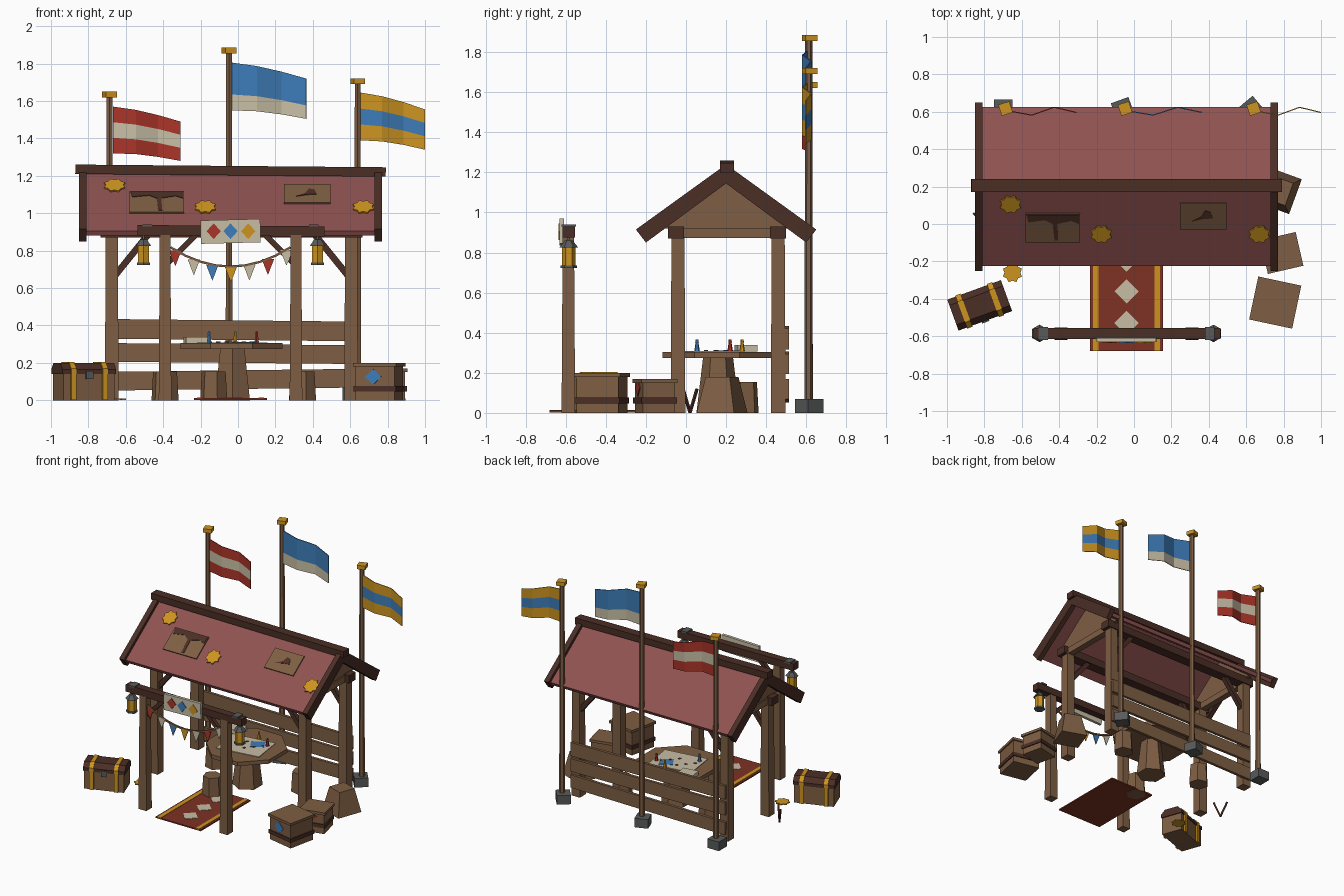
import bpy, bmesh, math
from mathutils import Matrix, Vector

if "Cube" in bpy.data.objects:
    bpy.data.objects.remove(bpy.data.objects["Cube"])


def material(name, r, g, b):
    m = bpy.data.materials.new(name)
    m.use_nodes = True
    col = [(c / 255 / 12.92 if c < 11 else ((c / 255 + 0.055) / 1.055) ** 2.4) for c in (r, g, b)] + [1]
    m.diffuse_color = col
    m.node_tree.nodes["Principled BSDF"].inputs["Base Color"].default_value = col
    return m


WOOD = material("wood", 126, 94, 67)
DARK = material("dark wood", 74, 46, 37)
ROOF = material("faded roof red", 143, 82, 80)
GOLD = material("gold", 205, 148, 32)
BLUE = material("blue", 62, 124, 184)
RED = material("red", 170, 52, 40)
CREAM = material("cream", 200, 190, 165)
GREY = material("iron grey", 88, 90, 90)
RUG = material("rug red", 126, 50, 35)

# Local axes for profiles: side profiles run along x, facing ones point to the front
SIDE = Matrix(((0, 0, 1), (1, 0, 0), (0, 1, 0))).to_4x4()
FACING = Matrix(((1, 0, 0), (0, 0, -1), (0, 1, 0))).to_4x4()
FLAT = Matrix.Identity(4)


def finish(name, bm, mats, matrix):
    bmesh.ops.recalc_face_normals(bm, faces=bm.faces)
    me = bpy.data.meshes.new(name)
    bm.to_mesh(me)
    bm.free()
    for m in mats:
        me.materials.append(m)
    ob = bpy.data.objects.new(name, me)
    ob.matrix_world = matrix
    bpy.context.collection.objects.link(ob)
    return ob


def box(name, size, loc, mat, rz=0, base=FLAT, ry=0):
    bm = bmesh.new()
    bmesh.ops.create_cube(bm, size=1, matrix=Matrix.Diagonal((*size, 1)))
    turn = Matrix.Rotation(math.radians(rz), 4, 'Z') @ Matrix.Rotation(math.radians(ry), 4, 'Y')
    return finish(name, bm, [mat], base @ Matrix.Translation(loc) @ turn)


def frustum(name, n, r1, r2, h, loc, mat, rz=0, base=FLAT):
    bm = bmesh.new()
    bmesh.ops.create_cone(bm, cap_ends=True, segments=n, radius1=r1, radius2=r2, depth=h)
    m = Matrix.Translation(Vector(loc) + Vector((0, 0, h / 2)))
    return finish(name, bm, [mat], base @ m @ Matrix.Rotation(math.radians(rz), 4, 'Z'))


def prism(name, pts, depth, loc, mat, axes=FLAT):
    bm = bmesh.new()
    face = bm.faces.new([bm.verts.new((x, y, 0)) for x, y in pts])
    new = bmesh.ops.extrude_face_region(bm, geom=[face])["geom"]
    bmesh.ops.translate(bm, vec=(0, 0, depth), verts=[v for v in new if isinstance(v, bmesh.types.BMVert)])
    return finish(name, bm, [mat], Matrix.Translation(loc) @ axes)


def beam(name, p, q, w, mat):
    p, q = Vector(p), Vector(q)
    turn = (q - p).to_track_quat('Z', 'Y').to_matrix().to_4x4()
    return box(name, (w, w, (q - p).length), (0, 0, 0), mat, base=Matrix.Translation((p + q) / 2) @ turn)


def diamond(w, h):
    return [(-w, 0), (0, -h), (w, 0), (0, h)]


def leaf(r):
    return [((r if i % 2 else r * 0.78) * math.cos(i * math.pi / 8),
             (r if i % 2 else r * 0.78) * math.sin(i * math.pi / 8)) for i in range(16)]


# Shelter posts, beams and gables
for x in (-0.675, 0.605):
    for y in (-0.04, 0.46):
        frustum("shelter_post", 4, 0.052, 0.046, 0.88, (x, y, 0), WOOD, 45)
    box("cross_beam", (0.05, 0.5, 0.05), (x, 0.21, 0.897), WOOD)
    prism("gable", [(-0.14, 0.92), (0.54, 0.92), (0.2, 1.185)], 0.03, (x - 0.015, 0, 0), WOOD, SIDE)
    s = 1 if x < 0 else -1
    for y in (-0.04, 0.46):
        beam("shelter_brace", (x + 0.02 * s, y, 0.67), (x + 0.19 * s, y, 0.88), 0.035, DARK)
for y in (-0.05, 0.46):
    box("long_beam", (1.4, 0.08, 0.06), (-0.035, y, 0.9), DARK)

# Roof cloth, bargeboards and ridge
prism("roof", [(-0.225, 0.905), (0.2, 1.212), (0.625, 0.905), (0.612, 0.88), (0.2, 1.178), (-0.212, 0.88)],
      1.58, (-0.83, 0, 0), ROOF, SIDE)
for x in (-0.85, 0.73):
    prism("bargeboard", [(-0.25, 0.915), (0.2, 1.24), (0.65, 0.915), (0.6, 0.85), (0.2, 1.145), (-0.2, 0.85)],
          0.04, (x, 0, 0), DARK, SIDE)
box("ridge_beam", (1.66, 0.07, 0.05), (-0.04, 0.205, 1.228), DARK, ry=0.5)

# Patches and leaves on the front slope
ang = math.atan2(0.307, 0.425)
SLOPE = Matrix.Rotation(ang, 4, 'X')


def on_roof(x, z, lift=0.0):
    y = 0.2 - (1.212 - z) / math.tan(ang)
    return Vector((x, y, z)) + Vector((0, -math.sin(ang), math.cos(ang))) * lift


for x, z in ((-0.66, 1.145), (-0.175, 1.03), (0.67, 1.03)):
    prism("roof_leaf", leaf(0.06), 0.009, on_roof(x, z), GOLD, SLOPE)
for x, z, w, h in ((-0.435, 1.055, 0.29, 0.19), (0.37, 1.1, 0.25, 0.17)):
    prism("roof_patch", [(-w / 2, -h / 2), (w / 2, -h / 2), (w / 2, h / 2), (-w / 2, h / 2)],
          0.009, on_roof(x, z), WOOD, SLOPE)
prism("patch_tear", [(-0.14, 0.09), (-0.13, 0.04), (-0.04, 0.055), (0.0, 0.03), (0.01, -0.08), (0.03, -0.08),
      (0.025, 0.03), (0.1, 0.05), (0.14, 0.03), (0.14, 0.09)], 0.003, on_roof(-0.435, 1.055, 0.009), DARK, SLOPE)
prism("patch_tear", [(-0.06, -0.03), (0.0, -0.015), (0.05, -0.01), (0.04, 0.03), (0.01, 0.04), (-0.01, 0.0)],
      0.003, on_roof(0.37, 1.1, 0.009), DARK, SLOPE)

# Back fence
for z, h, tilt in ((0.11, 0.1, -0.7), (0.25, 0.1, 0.5), (0.375, 0.105, 0.6)):
    box("fence_rail", (1.33, 0.022, h), (-0.03, 0.503, z), WOOD, ry=tilt)

# Flag poles with waving striped flags
def flag(name, x0, z0, length, h, drop, colours):
    bm = bmesh.new()
    wave = (0, -0.022, 0.02, -0.008)
    grid = [[bm.verts.new((x0 + length * i / 3, 0.607 + wave[i],
             z0 - drop * (i / 3) ** 1.4 - (h - 0.04 * i / 3) * j / 3)) for j in range(4)] for i in range(4)]
    mats = list(dict.fromkeys(colours))
    for i in range(3):
        for j in range(3):
            f = bm.faces.new((grid[i][j], grid[i][j + 1], grid[i + 1][j + 1], grid[i + 1][j]))
            f.material_index = mats.index(colours[j])
    ob = finish(name, bm, mats, FLAT)
    ob.modifiers.new("thickness", 'SOLIDIFY').thickness = 0.006


for x, top, turn in ((-0.687, 1.65, 0), (-0.048, 1.885, 20), (0.64, 1.72, 40)):
    frustum("flag_pole", 6, 0.021, 0.018, top - 0.02, (x, 0.612, 0), WOOD)
    box("pole_cap", (0.062, 0.062, 0.03), (x, 0.617, top - 0.015), GOLD, 18)
    box("pole_base", (0.1, 0.1, 0.07), (x - 0.012, 0.615, 0.035), GREY, turn)
flag("red_flag", -0.667, 1.57, 0.36, 0.25, 0.08, (RED, CREAM, RED))
flag("blue_flag", -0.03, 1.805, 0.395, 0.255, 0.085, (BLUE, BLUE, CREAM))
flag("gold_flag", 0.655, 1.645, 0.345, 0.255, 0.09, (GOLD, BLUE, GOLD))

# Entrance arch with sign and lanterns
box("arch_beam", (1.0, 0.06, 0.055), (-0.038, -0.585, 0.906), DARK, ry=0.4)
for x, s in ((-0.39, 1), (0.31, -1)):
    frustum("arch_post", 4, 0.048, 0.04, 0.885, (x, -0.587, 0), WOOD, 45)
    beam("arch_brace", (x + 0.02 * s, -0.585, 0.74), (x + 0.17 * s, -0.585, 0.89), 0.03, DARK)
box("sign", (0.32, 0.022, 0.125), (-0.04, -0.62, 0.903), CREAM, ry=-1.5)
for x, m in ((-0.13, RED), (-0.04, BLUE), (0.055, GOLD)):
    prism("sign_diamond", diamond(0.038, 0.042), 0.006, (x, -0.63, 0.904), m, FACING)
for x in (-0.505, 0.425):
    frustum("lantern_glass", 6, 0.034, 0.034, 0.09, (x, -0.585, 0.735), GOLD)
    frustum("lantern_foot", 6, 0.041, 0.041, 0.014, (x, -0.585, 0.722), GREY)
    frustum("lantern_cap", 6, 0.047, 0.02, 0.035, (x, -0.585, 0.825), GREY)
    box("lantern_hook", (0.012, 0.012, 0.04), (x, -0.585, 0.87), GREY)
    box("beam_strap", (0.05, 0.07, 0.012), (x + (0.02 if x < 0 else -0.02), -0.585, 0.935), GREY)

# Bunting on a sagging rope
def sag(x):
    return 0.715 + 1.0 * (x + 0.04) ** 2


for i in range(8):
    a, b = -0.36 + 0.08 * i, -0.28 + 0.08 * i
    beam("bunting_rope", (a, -0.6, sag(a)), (b, -0.6, sag(b)), 0.012, WOOD)
for i, m in enumerate((RED, CREAM, BLUE, GOLD, CREAM, RED, CREAM)):
    x = -0.335 + 0.099 * i
    prism("bunting_flag", [(-0.033, 0), (0, -0.085), (0.033, 0)], 0.006, (x, -0.6, sag(x)), m, FACING)

# Rug
box("rug", (0.39, 0.61, 0.01), (-0.04, -0.375, 0.007), RUG)
for x in (-0.205, 0.125):
    box("rug_stripe", (0.03, 0.61, 0.006), (x, -0.375, 0.012), GOLD)
for y in (-0.53, -0.36, -0.19):
    prism("rug_diamond", diamond(0.065, 0.065), 0.005, (-0.04, y, 0.01), CREAM)

# Table and stump seats
frustum("table_top", 8, 0.295, 0.295, 0.03, (-0.035, 0.155, 0.275), WOOD, 22.5)
frustum("table_pedestal", 6, 0.108, 0.075, 0.275, (-0.03, 0.16, 0), WOOD)
for x, y in ((0.345, 0.29), (-0.39, 0.28), (-0.13, -0.13)):
    frustum("stump_seat", 6, 0.075, 0.066, 0.155, (x, y, 0), WOOD, 15)
frustum("side_stump", 4, 0.14, 0.09, 0.18, (0.77, 0.18, 0), WOOD, 25)

# Things on the table
box("table_map", (0.34, 0.26, 0.006), (-0.03, 0.14, 0.307), CREAM, 8)
box("map_lake", (0.1, 0.09, 0.004), (0.03, 0.2, 0.31), BLUE, 30)
for i in range(6):
    box("map_mark", (0.02, 0.015, 0.004), (-0.15 + 0.045 * i, 0.1 + 0.05 * (i % 3), 0.311), DARK, 30 * i)
box("paper_stack", (0.12, 0.1, 0.032), (-0.225, 0.3, 0.322), CREAM, 8)
for x, y, m in ((-0.155, 0.055, BLUE), (-0.015, 0.28, GOLD), (0.1, 0.22, RED)):
    frustum("game_piece", 6, 0.014, 0.006, 0.05, (x, y, 0.308), m)
    frustum("game_piece_head", 6, 0.009, 0.007, 0.015, (x, y, 0.352), m)

# Crates with lids, bands and a diamond on the front
for x, y, w, d, h, rz, m in ((0.755, -0.42, 0.23, 0.23, 0.2, -12, BLUE), (0.79, -0.155, 0.19, 0.18, 0.17, 13, RED)):
    spot = Matrix.Translation((x, y, 0)) @ Matrix.Rotation(math.radians(rz), 4, 'Z')
    box("crate", (w - 0.015, d - 0.015, h - 0.02), (0, 0, h / 2 - 0.01), WOOD, base=spot)
    box("crate_lid", (w + 0.005, d + 0.005, 0.02), (0, 0, h - 0.01), WOOD, base=spot)
    box("crate_band", (w, d, 0.028), (0, 0, 0.062), DARK, base=spot)
    prism("crate_diamond", diamond(0.045, 0.042), 0.005, (0, 0, 0), m,
          spot @ Matrix.Translation((-0.01, 0.0075 - d / 2, 0.125)) @ FACING)

# Chest with bevelled lid, gold straps and lock
spot = Matrix.Translation((-0.825, -0.435, 0)) @ Matrix.Rotation(math.radians(20), 4, 'Z')
lid = [(-0.088, 0.14), (0.088, 0.14), (0.088, 0.165), (0.055, 0.2), (-0.055, 0.2), (-0.088, 0.165)]
box("chest_body", (0.29, 0.165, 0.145), (0, 0, 0.0725), WOOD, base=spot)
prism("chest_lid", lid, 0.305, (0, 0, 0), DARK, spot @ Matrix.Translation((-0.1525, 0, 0)) @ SIDE)
for x in (-0.09, 0.09):
    strap = [(y * 1.07, z + 0.005) for y, z in lid[2:]] + [(-0.094, 0.001), (0.094, 0.001)]
    prism("chest_strap", strap, 0.03, (0, 0, 0), GOLD, spot @ Matrix.Translation((x - 0.015, 0, 0)) @ SIDE)
box("chest_lock", (0.04, 0.012, 0.045), (0, -0.09, 0.135), GREY, base=spot)

# Fallen leaf and dry twigs on the ground
prism("ground_leaf", leaf(0.055), 0.008, (-0.65, -0.26, 0.002), GOLD)
for dx in (-0.035, 0.035):
    beam("twig", (-0.82, 0.02, 0.002), (-0.82 + dx, 0.02 - dx, 0.12), 0.012, DARK)
